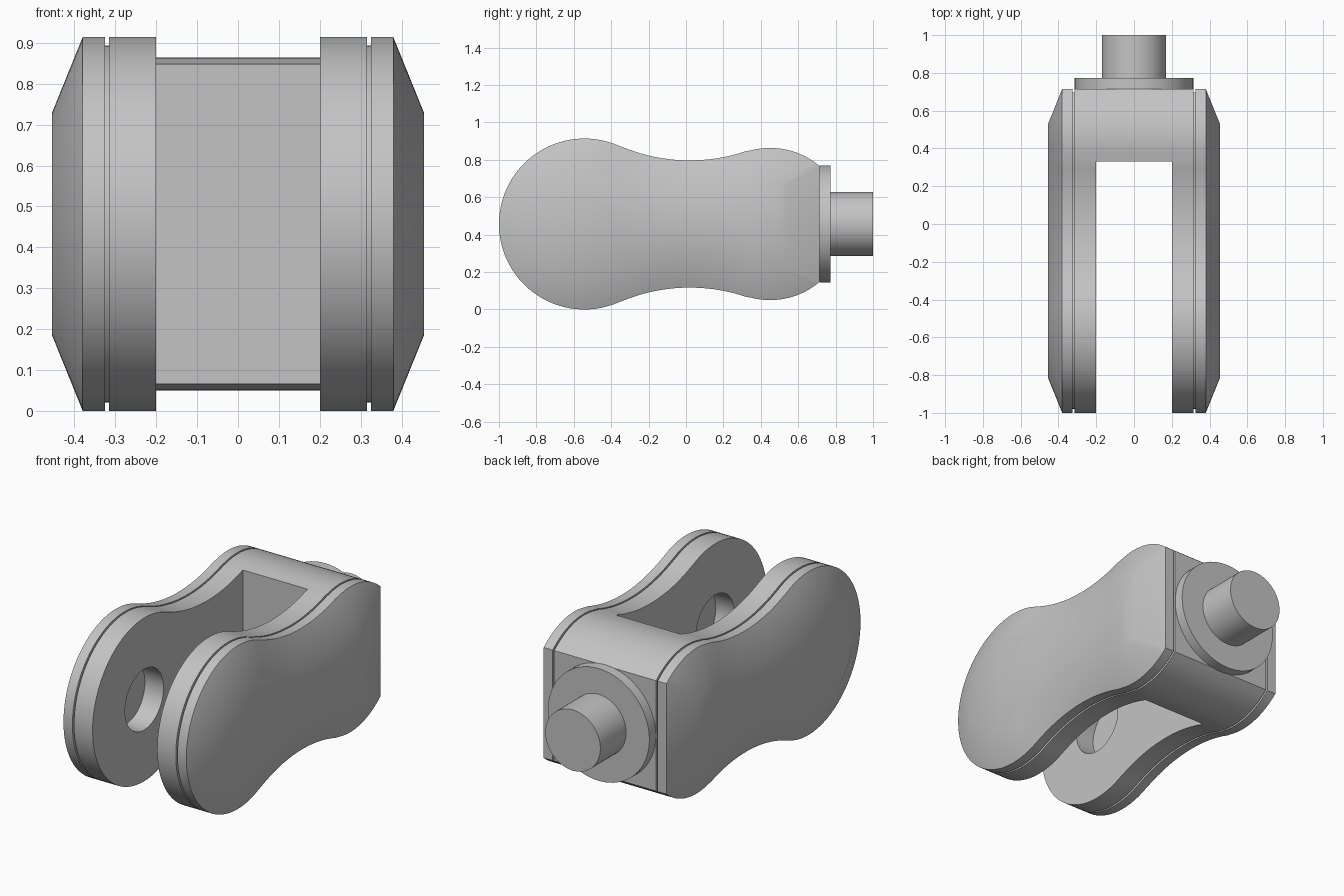
import bpy, bmesh
from math import sin, cos, acos, atan2, pi, radians
from mathutils import Matrix

cube = bpy.data.objects.get("Cube")
if cube:
    bpy.data.objects.remove(cube, do_unlink=True)

steel = bpy.data.materials.new("plain_grey")
steel.use_nodes = True
GREY = (0.55, 0.55, 0.55, 1)
steel.diffuse_color = GREY
steel.node_tree.nodes["Principled BSDF"].inputs["Base Color"].default_value = GREY

MID_Z = 0.457                      # height of the long axis
FRONT_Y, FRONT_R = -0.543, 0.457   # round front lobe
REAR_Y, REAR_R = 0.45, 0.407       # smaller rear lobe
NECK_Y, NECK_H, NECK_R = 0.02, 1.282, 0.942   # concave waist arc
END_Y = 0.715                      # flat rear face


def arc(cy, cz, r, a, b, n):
    return [(cy + r * cos(a + (b - a) * i / n), cz + r * sin(a + (b - a) * i / n))
            for i in range(n + 1)]


def outline(inset):
    """Bone-shaped side outline, moved inwards by inset."""
    a_front = atan2(NECK_H, NECK_Y - FRONT_Y)
    a_rear = atan2(NECK_H, NECK_Y - REAR_Y)
    a_end = acos((END_Y - REAR_Y - inset) / (REAR_R - inset))
    top = arc(FRONT_Y, 0, FRONT_R - inset, pi, a_front, 28)
    top += arc(NECK_Y, NECK_H, NECK_R + inset, a_front + pi, a_rear + pi, 20)[1:]
    top += arc(REAR_Y, 0, REAR_R - inset, a_rear, a_end, 14)[1:]
    return top + [(y, -z) for y, z in reversed(top[1:])]


def finish(bm, name, smooth=True):
    bmesh.ops.recalc_face_normals(bm, faces=bm.faces)
    mesh = bpy.data.meshes.new(name)
    bm.to_mesh(mesh)
    bm.free()
    mesh.materials.append(steel)
    ob = bpy.data.objects.new(name, mesh)
    bpy.context.collection.objects.link(ob)
    if smooth:
        smooth_shade(ob)
    return ob


def smooth_shade(ob):
    bpy.ops.object.select_all(action='DESELECT')
    ob.select_set(True)
    bpy.context.view_layer.objects.active = ob
    bpy.ops.object.shade_smooth_by_angle(angle=radians(30))


def loft(name, sections, smooth=True):
    """Join outlines given as (x, inset) and cap both ends."""
    bm = bmesh.new()
    rings = [[bm.verts.new((x, y, z + MID_Z)) for y, z in outline(d)]
             for x, d in sections]
    for a, b in zip(rings, rings[1:]):
        for i in range(len(a)):
            j = (i + 1) % len(a)
            bm.faces.new((a[i], a[j], b[j], b[i]))
    bm.faces.new(rings[0])
    bm.faces.new(rings[-1])
    return finish(bm, name, smooth)


def cylinder(name, radius, length, centre, axis, smooth=True):
    bm = bmesh.new()
    turn = Matrix.Rotation(pi / 2, 4, axis)
    bmesh.ops.create_cone(bm, cap_ends=True, segments=64, radius1=radius,
                          radius2=radius, depth=length,
                          matrix=Matrix.Translation(centre) @ turn)
    return finish(bm, name, smooth)


def cut(ob, cutter):
    mod = ob.modifiers.new("cut", 'BOOLEAN')
    mod.object = cutter
    mod.solver = 'EXACT'
    bpy.context.view_layer.objects.active = ob
    bpy.ops.object.modifier_apply(modifier=mod.name)
    bpy.data.objects.remove(cutter, do_unlink=True)


# Forked body: slot between the arms and a cross hole
yoke = loft("yoke", [(-0.315, 0), (0.315, 0)], smooth=False)
bm = bmesh.new()
bmesh.ops.create_cube(bm, size=2, matrix=Matrix.Translation((0, 0.33 - 1, MID_Z))
                      @ Matrix.Diagonal((0.2, 1, 1, 1)))
cut(yoke, finish(bm, "slot_cutter", False))
cut(yoke, cylinder("hole_cutter", 0.17, 1, (0, FRONT_Y, MID_Z), 'Y', False))
smooth_shade(yoke)

# Side covers: thin recessed groove, rim, then a sloped edge to the flat cap
for side, name in ((1, "left_cover"), (-1, "right_cover")):
    loft(name, [(side * x, d) for x, d in ((0.315, 0.02), (0.325, 0.02), (0.325, 0),
                                           (0.38, 0), (0.455, 0.185))])

# Rear collar and pin
cylinder("rear_collar", 0.314, 0.057, (0, 0.7435, MID_Z), 'X')
cylinder("rear_pin", 0.17, 0.24, (0, 0.88, MID_Z), 'X')
